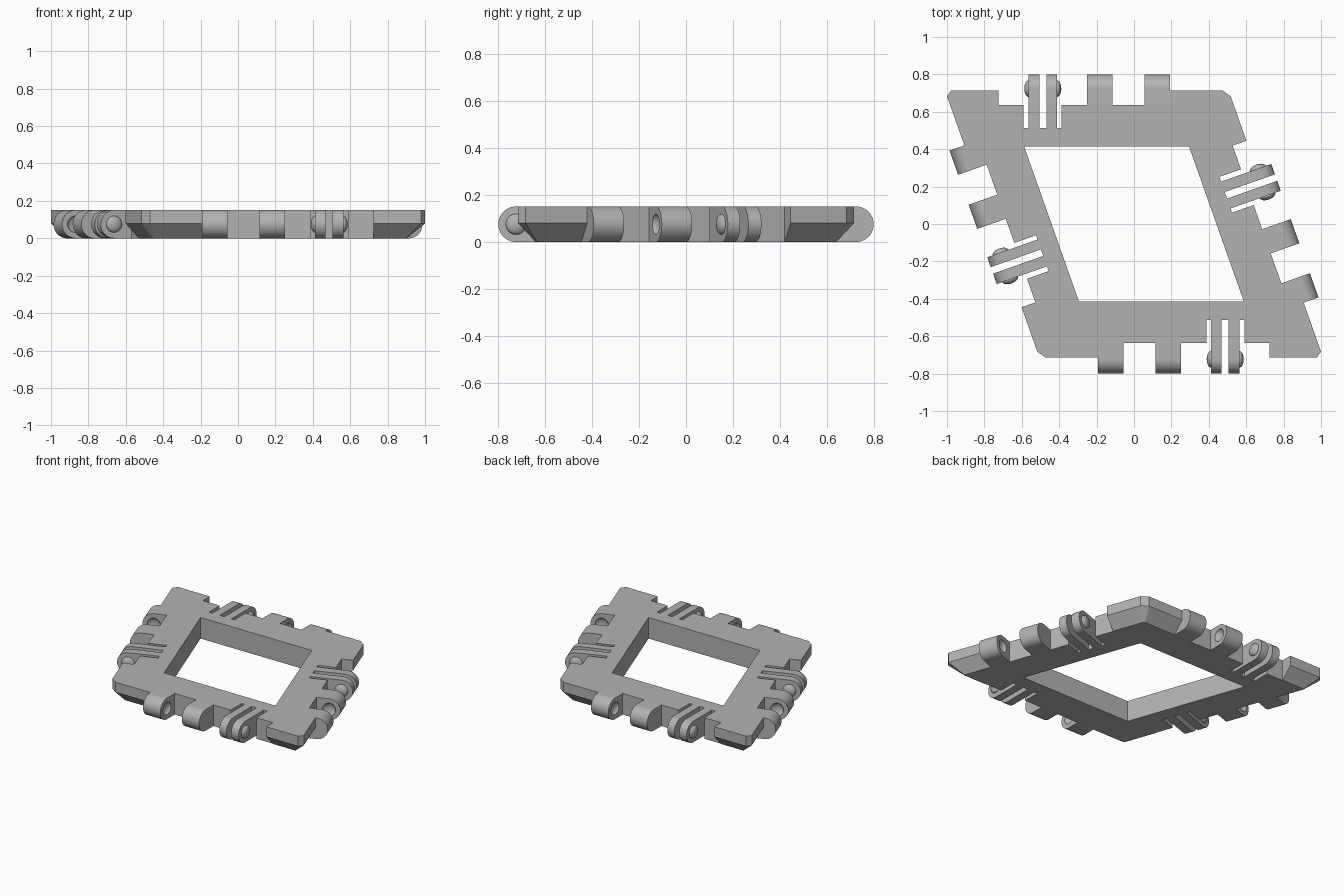
import bpy
import bmesh
import math
from mathutils import Matrix, Vector

cube = bpy.data.objects.get("Cube")
if cube:
    bpy.data.objects.remove(cube, do_unlink=True)

COS, SIN = 1 / 3, math.sqrt(8) / 3      # acute corner of the rhombus
HEIGHT, EDGE, INNER = 0.151, 0.715, 0.4155
RECESS, SLOT = 0.637, 0.5145            # distances from the centre
AXIS, RADIUS = 0.7235, HEIGHT / 2       # hinge line
FINGERS = [(-0.311, -0.252), (-0.215, -0.159)]
KNUCKLES = [(0.002, 0.139), (0.309, 0.446)]
SLOTS = [(-0.338, -0.311), (-0.252, -0.215), (-0.159, -0.135)]

grey = bpy.data.materials.new("plain_grey")
grey.use_nodes = True
colour = (0.45, 0.45, 0.45, 1)
grey.diffuse_color = colour
grey.node_tree.nodes["Principled BSDF"].inputs["Base Color"].default_value = colour

# Each side: tangent (clockwise), outward normal, sign of its midpoint offset
SIDES = []
for turn in (1, -1):
    SIDES.append((Vector((turn, 0, 0)), Vector((0, turn, 0)), -1))
    SIDES.append((Vector((COS, -SIN, 0)) * turn, Vector((SIN, COS, 0)) * turn, 1))


def side_matrix(side):
    u, n, sign = side
    m = Matrix.Identity(4)
    m.col[0][:3], m.col[1][:3] = u, n
    m.translation = u * (sign * EDGE * COS / SIN)
    return m


def ring(d, cut, z):
    """Rhombus outline at distance d with its corners cut off."""
    pts = []
    for u, n, sign in SIDES:
        half = d / SIN
        for end in (-1, 1):
            p = n * d + u * (sign * half * COS + end * (half - cut))
            pts.append(Vector((p.x, p.y, z)))
    return pts


def loft(bm, rings):
    loops = [[bm.verts.new(p) for p in r] for r in rings]
    for a, b in zip(loops, loops[1:]):
        for i in range(len(a)):
            j = (i + 1) % len(a)
            bm.faces.new((a[i], a[j], b[j], b[i]))
    bm.faces.new(loops[0])
    bm.faces.new(loops[-1][::-1])


def prism(bm, pts, offset, m):
    loft(bm, [[m @ Vector(p) for p in pts],
              [m @ (Vector(p) + Vector(offset)) for p in pts]])


def lug(bm, m, t0, t1):
    """Rounded hinge lug between two positions along a side."""
    pts = [(t0, RECESS - 0.01, HEIGHT), (t0, RECESS - 0.01, 0)]
    for i in range(21):
        a = -math.pi / 2 + math.pi * i / 20
        pts.append((t0, AXIS + RADIUS * math.cos(a), RADIUS + RADIUS * math.sin(a)))
    prism(bm, pts, (t1 - t0, 0, 0), m)


def dome(bm, m, t):
    """Flattened ball on the hinge line."""
    place = (m @ Matrix.Translation((t, AXIS, RADIUS))
             @ Matrix.Diagonal((0.023, 0.044, 0.044, 1))
             @ Matrix.Rotation(math.pi / 2, 4, 'Y'))
    bmesh.ops.create_uvsphere(bm, u_segments=28, v_segments=16, radius=1, matrix=place)


def finish(bm, name):
    bmesh.ops.recalc_face_normals(bm, faces=bm.faces)
    mesh = bpy.data.meshes.new(name)
    bm.to_mesh(mesh)
    bm.free()
    mesh.materials.append(grey)
    ob = bpy.data.objects.new(name, mesh)
    bpy.context.collection.objects.link(ob)
    return ob


def select(ob):
    bpy.ops.object.select_all(action='DESELECT')
    ob.select_set(True)
    bpy.context.view_layer.objects.active = ob


def cut_away(ob, cutter):
    cutter.hide_render = True
    mod = ob.modifiers.new("cut", 'BOOLEAN')
    mod.operation, mod.solver, mod.object = 'DIFFERENCE', 'EXACT', cutter
    select(ob)
    bpy.ops.object.modifier_apply(modifier=mod.name)
    bpy.data.objects.remove(cutter, do_unlink=True)


def smooth(ob):
    select(ob)
    bpy.ops.object.shade_smooth_by_angle(angle=math.radians(30))


# Frame with a bevelled lower rim
bm = bmesh.new()
loft(bm, [ring(RECESS + 0.003, 0.006, 0), ring(EDGE, 0.034, 0.08),
          ring(EDGE, 0.034, HEIGHT)])
frame = finish(bm, "frame")

# Opening, hinge recesses and flex slots
bm = bmesh.new()
opening = ring(INNER, 0, -0.1)[::2]
prism(bm, opening, (0, 0, 0.4), Matrix.Identity(4))
comb = [(-0.472, 0.9), (-0.472, RECESS)]
for a, b in SLOTS:
    comb += [(a, RECESS), (a, SLOT), (b, SLOT), (b, RECESS)]
comb += [(0.446, RECESS), (0.446, 0.9)]
for side in SIDES:
    prism(bm, [(t, d, -0.1) for t, d in comb], (0, 0, 0.4), side_matrix(side))
cut_away(frame, finish(bm, "frame_cutter"))

# Hinge knuckles with sockets, flexible fingers and their snap domes
knuckles, sockets, fingers, domes = (bmesh.new() for _ in range(4))
for side in SIDES:
    m = side_matrix(side)
    for span in KNUCKLES:
        lug(knuckles, m, *span)
    for span in FINGERS:
        lug(fingers, m, *span)
    dome(sockets, m, KNUCKLES[0][1])
    dome(sockets, m, KNUCKLES[1][0])
    dome(domes, m, FINGERS[0][0])
    dome(domes, m, FINGERS[1][1])
knuckle_ob = finish(knuckles, "socket_knuckles")
cut_away(knuckle_ob, finish(sockets, "socket_cutter"))
smooth(knuckle_ob)
smooth(finish(fingers, "hinge_fingers"))
smooth(finish(domes, "snap_domes"))
